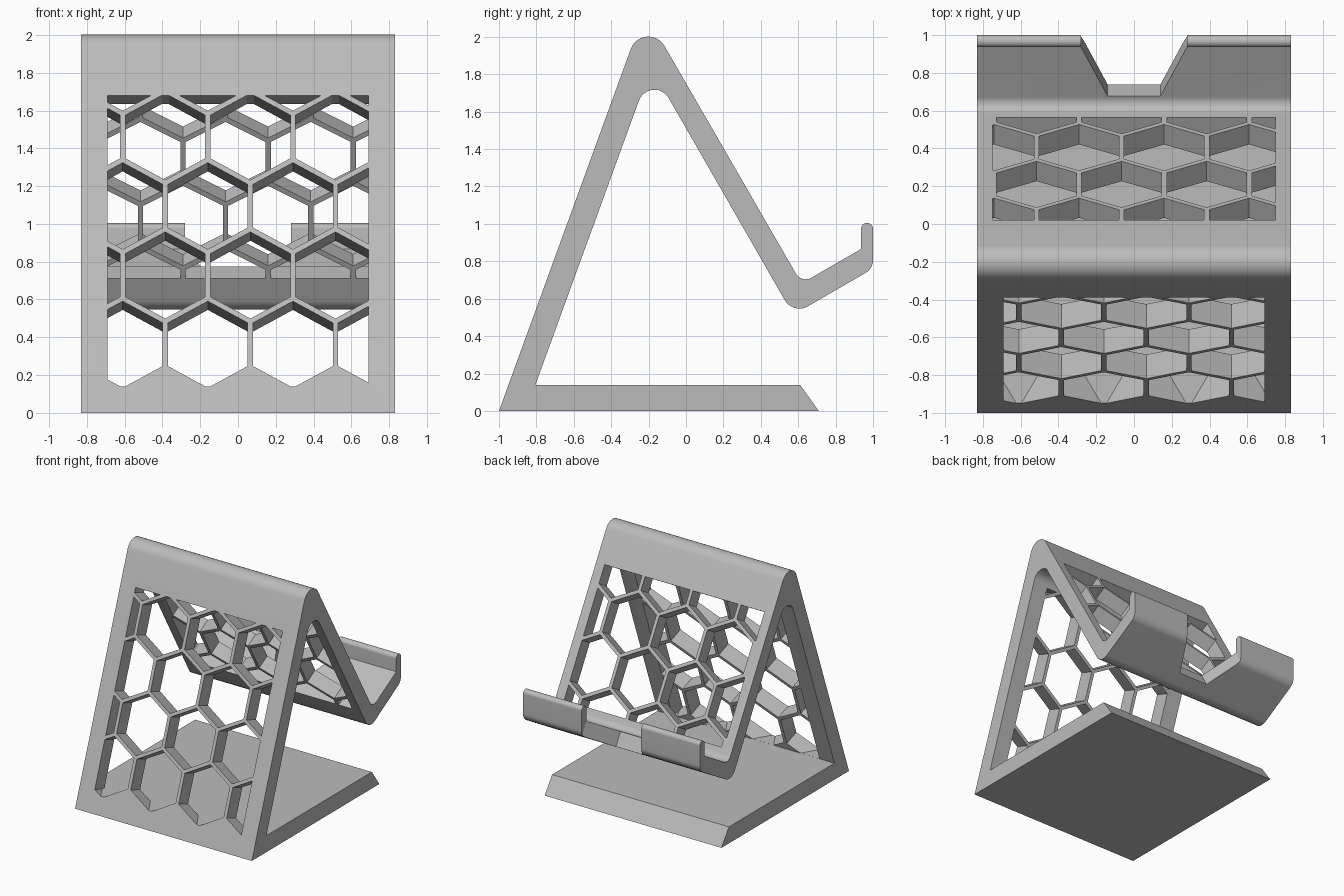
import bpy, bmesh, math
from mathutils import Vector

old = bpy.data.objects.get("Cube")
if old:
    bpy.data.objects.remove(old, do_unlink=True)

grey = bpy.data.materials.new("plain grey")
grey.use_nodes = True
colour = (0.5, 0.5, 0.5, 1)
grey.diffuse_color = colour
grey.node_tree.nodes["Principled BSDF"].inputs["Base Color"].default_value = colour

HALF_WIDTH = 0.83
BASE_TOP = 0.14


def add_object(name, bm):
    bmesh.ops.recalc_face_normals(bm, faces=bm.faces[:])
    mesh = bpy.data.meshes.new(name)
    bm.to_mesh(mesh)
    bm.free()
    mesh.materials.append(grey)
    obj = bpy.data.objects.new(name, mesh)
    bpy.context.collection.objects.link(obj)
    return obj


def rounded(corners, steps=14):
    """Closed outline from (y, z, radius) corners, with each corner filleted."""
    points = []
    for i, (y, z, r) in enumerate(corners):
        p = Vector((y, z))
        if r == 0:
            points.append(p)
            continue
        a = (Vector(corners[i - 1][:2]) - p).normalized()
        b = (Vector(corners[(i + 1) % len(corners)][:2]) - p).normalized()
        half = a.angle(b) / 2
        centre = p + (a + b).normalized() * r / math.sin(half)
        start = p + a * r / math.tan(half) - centre
        end = p + b * r / math.tan(half) - centre
        sweep = math.pi - 2 * half
        for k in range(steps + 1):
            t = k / steps
            points.append(centre + (start * math.sin((1 - t) * sweep)
                                    + end * math.sin(t * sweep)) / math.sin(sweep))
    return points


def extrude(bm, faces, offset):
    made = bmesh.ops.extrude_face_region(bm, geom=faces)["geom"]
    bmesh.ops.translate(bm, vec=offset, verts=[g for g in made if isinstance(g, bmesh.types.BMVert)])


def keep_side(bm, point, outward):
    geom = bm.verts[:] + bm.edges[:] + bm.faces[:]
    bmesh.ops.bisect_plane(bm, geom=geom, dist=1e-6, plane_co=point,
                           plane_no=outward, clear_outer=True)


def cut(target, cutter):
    cutter.hide_render = True
    cutter.hide_set(True)
    mod = target.modifiers.new(cutter.name, "BOOLEAN")
    mod.operation, mod.solver, mod.object = "DIFFERENCE", "EXACT", cutter
    bpy.context.view_layer.objects.active = target
    bpy.ops.object.modifier_apply(modifier=mod.name)
    bpy.data.objects.remove(cutter, do_unlink=True)


def honeycomb(name, origin, lean, inward, first_x, rows, x_limit, low, high, depth):
    """Hexagonal prisms across a leaning panel, trimmed to a rectangle."""
    side, wall, over = 0.26, 0.028, 0.03
    pitch = side * math.sqrt(3)
    radius = side - wall / math.sqrt(3)
    bm = bmesh.new()
    for row in range(rows):
        for col in range(-2, 6):
            cx = first_x + (col + row % 2 / 2) * pitch
            ring = []
            for k in range(6):
                a = math.radians(60 * k + 30)
                v = row * side * 1.5 + radius * math.sin(a)
                ring.append(bm.verts.new(origin + lean * v + Vector((cx + radius * math.cos(a), 0, 0))))
            bm.faces.new(ring)
    for s in (-1, 1):
        keep_side(bm, Vector((s * x_limit, 0, 0)), Vector((s, 0, 0)))
    keep_side(bm, origin + lean * low, -lean)
    keep_side(bm, origin + lean * high, lean)
    bmesh.ops.translate(bm, vec=inward * -over, verts=bm.verts[:])
    extrude(bm, bm.faces[:], inward * (depth + 2 * over))
    # Leave the base plate whole
    keep_side(bm, Vector((0, 0, BASE_TOP + 0.0005)), Vector((0, 0, -1)))
    bmesh.ops.holes_fill(bm, edges=[e for e in bm.edges if e.is_boundary], sides=0)
    return add_object(name, bm)


# Folded body: base, front leg, rounded ridge, back rest, shelf and lip
outline = rounded([
    (-1.0, 0, 0), (-0.222, 2.137, 0.1), (0.618, 0.682, 0.06),
    (0.936, 0.866, 0), (0.936, 1.005, 0.0315), (1.0, 1.005, 0.0315),
    (1.0, 0.761, 0.08), (0.573, 0.514, 0.09), (-0.187, 1.837, 0.088),
    (-0.805, BASE_TOP, 0), (0.61, BASE_TOP, 0), (0.71, 0, 0)])
bm = bmesh.new()
face = bm.faces.new([bm.verts.new((-HALF_WIDTH, p.x, p.y)) for p in outline])
extrude(bm, [face], Vector((2 * HALF_WIDTH, 0, 0)))
stand = add_object("folded_stand", bm)

# Hexagonal openings in the front leg and the back rest
a = math.radians(70)
cut(stand, honeycomb("front_openings", Vector((0, -0.868, 0.362)),
                     Vector((0, math.cos(a), math.sin(a))),
                     Vector((0, math.sin(a), -math.cos(a))),
                     -0.61, 5, 0.69, -0.4, 1.403, 0.135))
a = math.radians(60)
cut(stand, honeycomb("back_openings", Vector((0, 0.6, 0.713)),
                     Vector((0, -math.cos(a), math.sin(a))),
                     Vector((0, -math.sin(a), -math.cos(a))),
                     -0.516, 4, 0.75, 0.07, 1.16, 0.12))

# Tapered cable notch through the shelf and lip, square to the shelf
along = Vector((0, math.cos(math.radians(30)), math.sin(math.radians(30))))
up = Vector((0, -along.z, along.y))
corner = Vector((0, 0.936, 0.866))
bm = bmesh.new()
shape = [(-0.14, -0.298), (0.14, -0.298), (0.28, 0), (0.28, 0.4), (-0.28, 0.4), (-0.28, 0)]
face = bm.faces.new([bm.verts.new(corner + along * u - up * 0.25 + Vector((x, 0, 0)))
                     for x, u in shape])
extrude(bm, [face], up * 0.6)
cut(stand, add_object("cable_notch", bm))

# Smooth bends with crisp edges
bpy.ops.object.select_all(action="DESELECT")
stand.select_set(True)
bpy.context.view_layer.objects.active = stand
bpy.ops.object.shade_smooth_by_angle(angle=math.radians(25))
